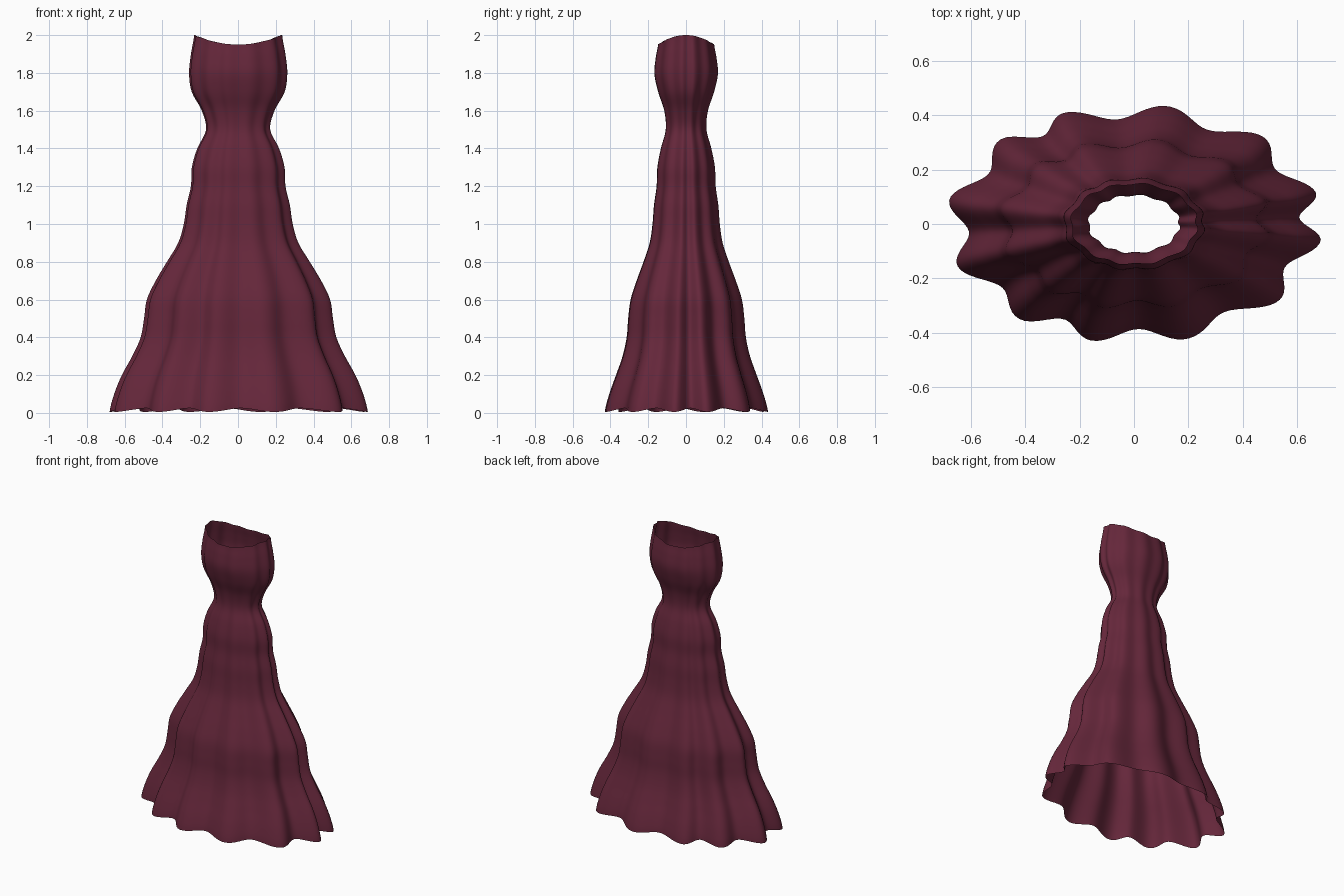
import bpy, bmesh, math

cube = bpy.data.objects.get("Cube")
if cube:
    bpy.data.objects.remove(cube, do_unlink=True)

# Half width and half depth of the gown, every 0.1 from hem to neckline
WIDTH = [.685, .66, .62, .565, .52, .502, .487, .44, .38, .32, .29,
         .275, .252, .247, .218, .171, .194, .248, .262, .252, .235]
DEPTH = [.435, .41, .375, .34, .318, .31, .297, .265, .228, .195, .18,
         .172, .158, .154, .135, .109, .117, .15, .17, .163, .15]
# Angles of the fold crests around the body, in degrees
CRESTS = [-8, 15, 47, 80, 112, 135, 168, 201, 233, 257, 286, 320, 352]
ROWS, COLS = 100, 192


def spline(vals, u):
    """Smooth curve through evenly spaced values, u from 0 to 1."""
    n = len(vals) - 1
    i = min(int(u * n), n - 1)
    f = u * n - i
    a, b, c, d = (vals[min(max(i + k, 0), n)] for k in (-1, 0, 1, 2))
    return b + f / 2 * (c - a + f * (2*a - 5*b + 4*c - d + f * (3*(b - c) + d - a)))


def fold(deg):
    """1 on a crest, -1 in the valley between two crests."""
    if deg > CRESTS[-1]:
        deg -= 360
    for lo, hi in zip(CRESTS, CRESTS[1:]):
        if lo <= deg <= hi:
            return math.cos(math.tau * (deg - lo) / (hi - lo))
    return 1


def gown_point(row, col):
    u = row / ROWS
    deg = 360 * col / COLS
    t = math.radians(deg)
    wave = fold(deg)
    amp = spline([.065, .055, .04, .03, .025], u)
    r = (1 + amp * wave) / (1 + amp * .8)
    z = 2 * u
    z += (.005 + .01 * (1 - wave)) * max(0, 1 - u / .1)          # wavy hem
    z -= .05 * math.sin(t) ** 2 * max(0, (u - .85) / .15) ** 2   # dipped neckline
    return (r * spline(WIDTH, u) * math.cos(t), r * spline(DEPTH, u) * math.sin(t), z)


# Open pleated shell
bm = bmesh.new()
rings = [[bm.verts.new(gown_point(r, c)) for c in range(COLS)] for r in range(ROWS + 1)]
for low, high in zip(rings, rings[1:]):
    for c in range(COLS):
        d = (c + 1) % COLS
        bm.faces.new((low[c], low[d], high[d], high[c])).smooth = True
# Side seam
for low, high in zip(rings, rings[1:]):
    bm.edges.get((low[0], high[0])).smooth = False

mesh = bpy.data.meshes.new("gown")
bm.to_mesh(mesh)
bm.free()
gown = bpy.data.objects.new("gown", mesh)
bpy.context.collection.objects.link(gown)

# Fabric
COLOUR = (.13, .02, .043, 1)
fabric = bpy.data.materials.new("burgundy fabric")
fabric.use_nodes = True
fabric.diffuse_color = COLOUR
fabric.node_tree.nodes["Principled BSDF"].inputs["Base Color"].default_value = COLOUR
mesh.materials.append(fabric)
